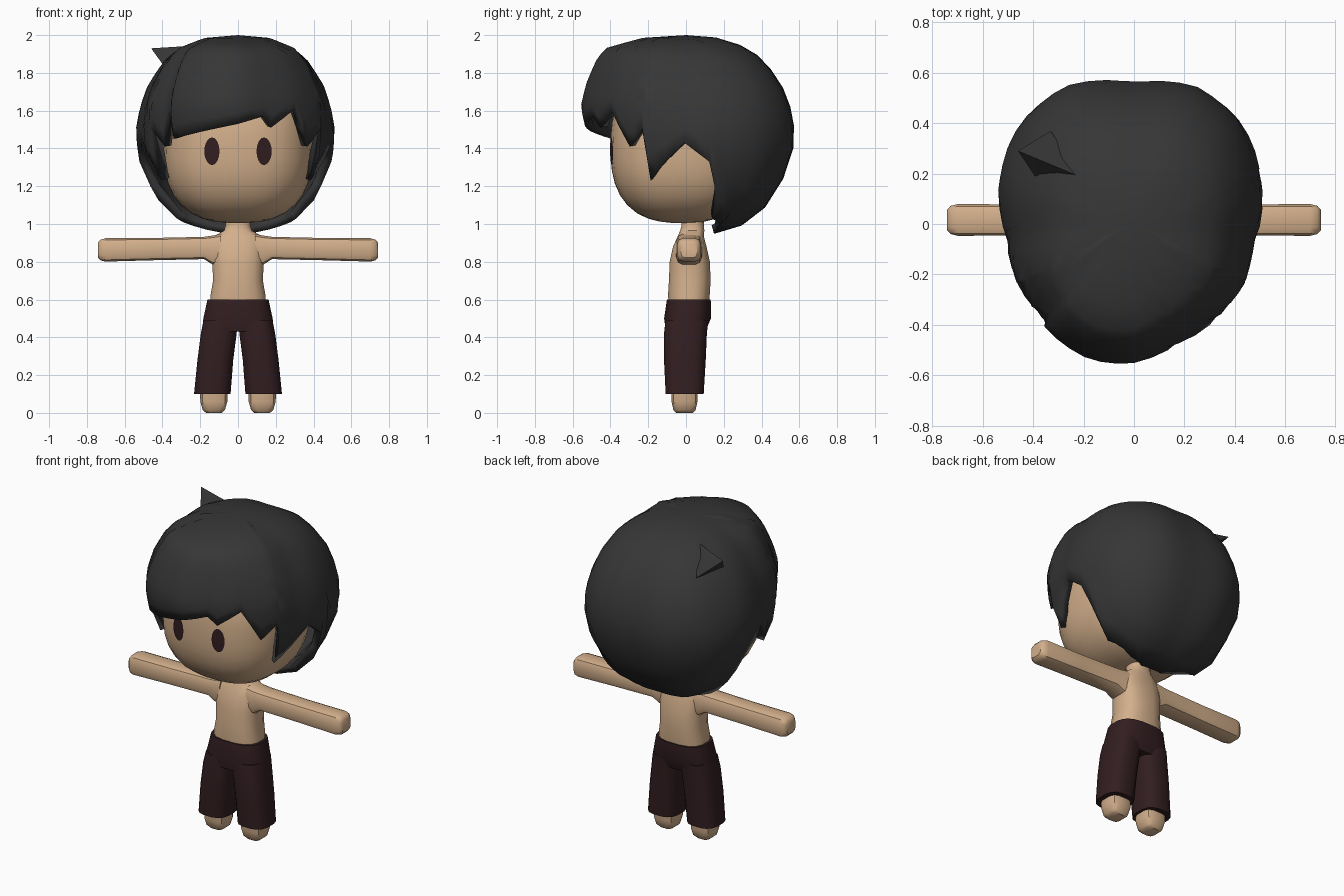
import bpy, bmesh, math
from mathutils import Vector

if "Cube" in bpy.data.objects:
    bpy.data.objects.remove(bpy.data.objects["Cube"])


def material(name, r, g, b):
    m = bpy.data.materials.new(name)
    m.diffuse_color = (r, g, b, 1)
    m.use_nodes = True
    m.node_tree.nodes["Principled BSDF"].inputs["Base Color"].default_value = m.diffuse_color
    return m


SKIN = material("skin", 0.65, 0.43, 0.26)
HAIR = material("charcoal hair", 0.037, 0.037, 0.037)
DARK = material("dark brown", 0.032, 0.013, 0.015)


def finish(bm, name, mat, angle=40, recalc=True):
    bmesh.ops.remove_doubles(bm, verts=bm.verts, dist=0.0005)
    if recalc:
        bmesh.ops.recalc_face_normals(bm, faces=bm.faces)
    me = bpy.data.meshes.new(name)
    bm.to_mesh(me)
    bm.free()
    me.materials.append(mat)
    ob = bpy.data.objects.new(name, me)
    bpy.context.collection.objects.link(ob)
    bpy.ops.object.select_all(action='DESELECT')
    ob.select_set(True)
    bpy.context.view_layer.objects.active = ob
    bpy.ops.object.shade_smooth_by_angle(angle=math.radians(angle))
    return ob


def spow(v, p):
    return math.copysign(abs(v) ** p, v)


def loft(name, mat, rings, u, v, sides=12, n=2.6, angle=40):
    """Skin superellipse rings (centre, radius along u, radius along v)."""
    bm = bmesh.new()
    u, v = Vector(u), Vector(v)
    loops = []
    for c, ru, rv in rings:
        loop = []
        for k in range(sides):
            a = 2 * math.pi * (k + 0.5) / sides
            loop.append(bm.verts.new(Vector(c) + u * ru * spow(math.cos(a), 2 / n)
                                     + v * rv * spow(math.sin(a), 2 / n)))
        loops.append(loop)
    for a, b in zip(loops, loops[1:]):
        for k in range(sides):
            m = (k + 1) % sides
            bm.faces.new((a[k], a[m], b[m], b[k]))
    bm.faces.new(loops[0])
    bm.faces.new(loops[-1])
    return finish(bm, name, mat, angle)


def interp(table, x):
    for (x0, y0), (x1, y1) in zip(table, table[1:]):
        if x0 <= x <= x1:
            return y0 + (y1 - y0) * (x - x0) / max(x1 - x0, 1e-9)
    return table[0][1] if x < table[0][0] else table[-1][1]


# Torso with neck
X, Y, Z = (1, 0, 0), (0, 1, 0), (0, 0, 1)
torso = [(0.56, 0.015, 0.15, 0.105), (0.62, 0.015, 0.148, 0.112), (0.70, 0.02, 0.134, 0.112),
         (0.80, 0.02, 0.138, 0.108), (0.88, 0.02, 0.14, 0.09), (0.935, 0.025, 0.13, 0.07),
         (0.965, 0.033, 0.075, 0.065), (0.99, 0.036, 0.068, 0.06), (1.06, 0.036, 0.068, 0.06)]
loft("torso", SKIN, [((0, cy, z), rx, ry) for z, cy, rx, ry in torso], X, Y, 16)

# Pelvis of the trousers
pelvis = [(0.43, -0.002, 0.192, 0.105), (0.50, 0.008, 0.185, 0.125), (0.60, 0.015, 0.163, 0.117)]
loft("trouser_seat", DARK, [((0, cy, z), rx, ry) for z, cy, rx, ry in pelvis], X, Y, 20, 2.8)

# Arms, trouser legs and feet on both sides
for s, side in ((-1, "left"), (1, "right")):
    arm = [(0.09, 0.868, 0.07, 0.08), (0.135, 0.862, 0.068, 0.078), (0.18, 0.873, 0.066, 0.06),
           (0.45, 0.867, 0.063, 0.06), (0.70, 0.863, 0.064, 0.063), (0.728, 0.862, 0.057, 0.056),
           (0.742, 0.861, 0.042, 0.04)]
    loft(side + "_arm", SKIN, [((s * x, 0.016, z), ry, rz) for x, z, ry, rz in arm], Y, Z, 12, 4)

    leg = [(0.10, 0.136, -0.007, 0.098, 0.102), (0.28, 0.12, -0.006, 0.096, 0.112),
           (0.42, 0.102, -0.003, 0.096, 0.115), (0.49, 0.092, 0.005, 0.092, 0.115)]
    loft(side + "_trouser_leg", DARK,
         [((s * x, cy, z), rx, ry) for z, x, cy, rx, ry in leg], X, Y, 16, 2.8)

    foot = [(0.0, 0.128, -0.008, 0.042, 0.045), (0.015, 0.128, -0.008, 0.06, 0.06),
            (0.06, 0.128, -0.008, 0.073, 0.07), (0.16, 0.128, -0.008, 0.075, 0.072)]
    loft(side + "_foot", SKIN,
         [((s * x, cy, z), rx, ry) for z, x, cy, rx, ry in foot], X, Y, 12, 3.5)

# Head: a slightly boxy ball
N, HC, HR = 2.6, Vector((0, -0.02, 1.41)), Vector((0.395, 0.38, 0.405))
bm = bmesh.new()
bmesh.ops.create_uvsphere(bm, u_segments=32, v_segments=20, radius=1)
for vert in bm.verts:
    k = sum(abs(c) ** N for c in vert.co) ** (-1 / N)
    vert.co = HC + Vector([c * k * r for c, r in zip(vert.co, HR)])
finish(bm, "head", SKIN, 60)


# Eyes: thin ovals that follow the face
def eye_point(x, z):
    rest = 1 - abs(x / HR.x) ** N - abs((z - HC.z) / HR.z) ** N
    return Vector((x, HC.y - HR.y * rest ** (1 / N) - 0.006, z))


for s, side in ((-1, "left"), (1, "right")):
    bm = bmesh.new()
    mid = bm.verts.new(eye_point(s * 0.138, 1.385))
    rim = [bm.verts.new(eye_point(s * 0.138 + 0.04 * math.cos(a), 1.385 + 0.073 * math.sin(a)))
           for a in (math.pi * k / 10 for k in range(20))]
    for k in range(20):
        bm.faces.new((mid, rim[k], rim[(k + 1) % 20]))
    finish(bm, side + "_eye", DARK, recalc=False)

# Hair shell: plan outline, side profile and zigzag hem
outline = [(-0.36, -0.42), (-0.2, -0.53), (-0.01, -0.56), (0.17, -0.48), (0.39, -0.32),
           (0.45, -0.24), (0.48, -0.08), (0.51, 0.16), (0.41, 0.43), (0.25, 0.55), (0, 0.565),
           (-0.28, 0.55), (-0.44, 0.42), (-0.54, 0.16), (-0.51, -0.05), (-0.48, -0.23),
           (-0.37, -0.38)]
START = -131
radius = sorted(((math.degrees(math.atan2(y, x)) - START) % 360 + START, math.hypot(x, y))
                for x, y in outline)
radius = [(radius[-1][0] - 360, radius[-1][1])] + radius + [(radius[0][0] + 360, radius[0][1])]
prof_z = [2.0, 1.985, 1.93, 1.86, 1.74, 1.62, 1.5, 1.35, 1.13, 1.0, 0.95]
prof_back = [0, 0.33, 0.58, 0.73, 0.88, 0.96, 1, 0.98, 0.81, 0.56, 0.27]
prof_front = [0, 0.42, 0.77, 0.86, 0.95, 1, 0.95, 0.88, 0.7, 0.5, 0.27]
side_hem = [(-39, 1.41), (-28, 1.51), (-26, 1.23), (-1, 1.43), (14, 1.33), (19, 1.2),
            (24, 1.03), (45, 0.97), (65, 0.95)]
hem = [(START, 1.45), (-90, 1.53), (-75, 1.57), (-69, 1.51), (-53, 1.61)] + side_hem
hem += [(180 - a, z) for a, z in reversed(side_hem)] + [(225.5, 1.6), (START + 360, 1.45)]

azimuths = []
for (a0, _), (a1, _) in zip(hem, hem[1:]):
    steps = max(1, round((a1 - a0) / 7))
    azimuths += [a0 + (a1 - a0) * k / steps for k in range(steps)]

ROWS = 12
steps_of_z = sorted((z, i) for i, z in enumerate(prof_z))
bm = bmesh.new()
columns = []
for a in azimuths:
    r, ang = interp(radius, a), math.radians(a)
    w = max(0, -math.sin(ang))
    last = interp(steps_of_z, interp(hem, a))
    col = []
    for j in range(ROWS + 1):
        t = last * j / ROWS
        z = interp(list(enumerate(prof_z)), t)
        f = (1 - w) * interp(list(enumerate(prof_back)), t) + w * interp(list(enumerate(prof_front)), t)
        col.append(bm.verts.new((r * f * math.cos(ang), r * f * math.sin(ang), z)))
    columns.append(col)
for i, c in enumerate(columns):
    d = columns[(i + 1) % len(columns)]
    for j in range(ROWS):
        bm.faces.new((c[j], c[j + 1], d[j + 1], d[j]))
bmesh.ops.dissolve_degenerate(bm, dist=0.0001, edges=bm.edges)
hair = finish(bm, "hair", HAIR, 45, recalc=False)
shell = hair.modifiers.new("thickness", 'SOLIDIFY')
shell.thickness, shell.offset = 0.045, -1

# Loose tuft of hair near the crown
bm = bmesh.new()
tip, *base = [bm.verts.new(p) for p in ((-0.46, 0.29, 1.93), (-0.33, 0.37, 1.82),
                                        (-0.22, 0.19, 1.945), (-0.38, 0.17, 1.82))]
bm.faces.new(base)
for k in range(3):
    bm.faces.new((tip, base[k], base[(k + 1) % 3]))
finish(bm, "hair_tuft", HAIR, 20)
